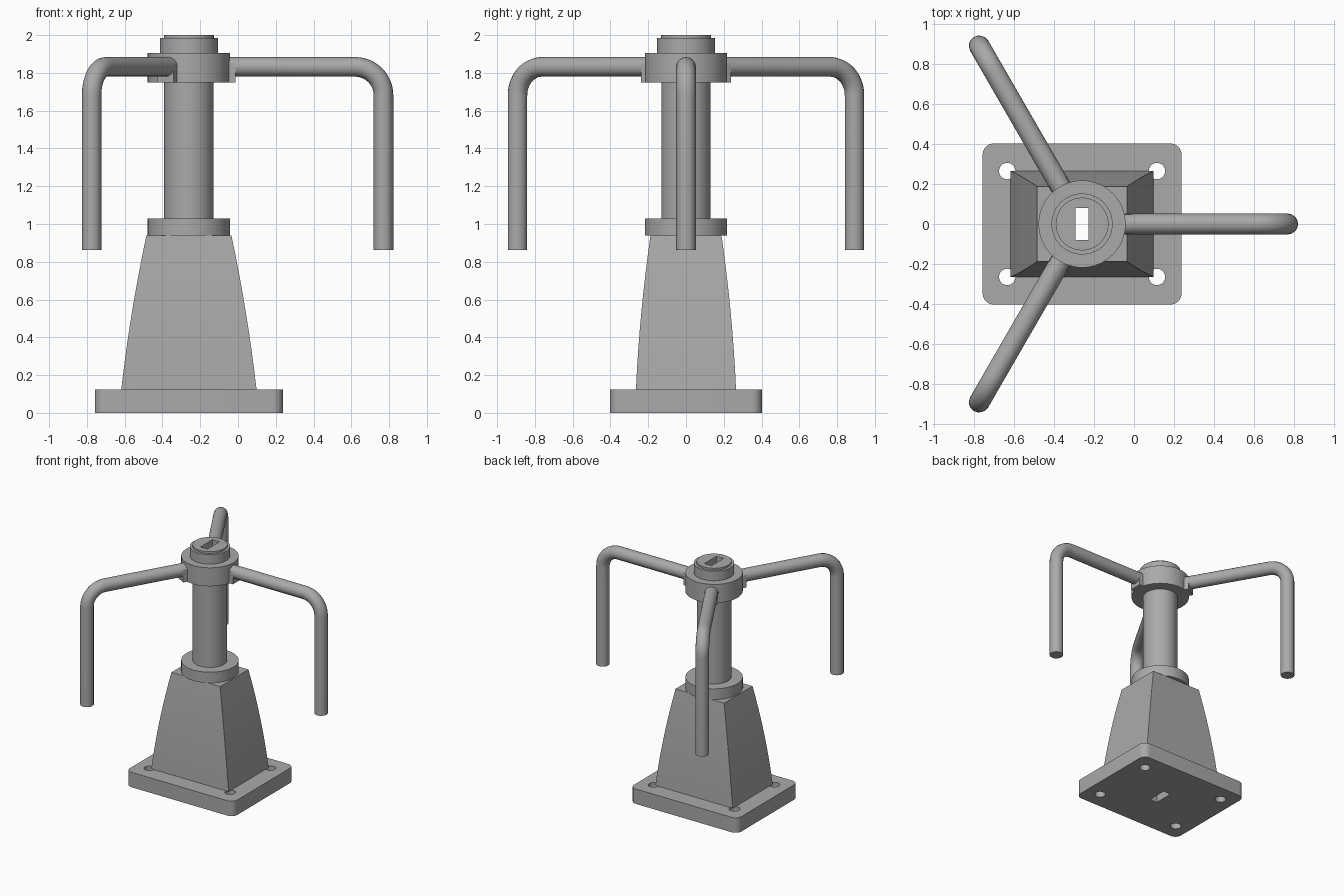
import bpy, bmesh, math
from mathutils import Vector

if "Cube" in bpy.data.objects:
    bpy.data.objects.remove(bpy.data.objects["Cube"], do_unlink=True)

AXIS = -0.26  # x of the vertical centre line

steel = bpy.data.materials.new("plain grey steel")
steel.use_nodes = True
GREY = (0.4, 0.4, 0.4, 1)
steel.diffuse_color = GREY
steel.node_tree.nodes["Principled BSDF"].inputs["Base Color"].default_value = GREY


def activate(ob):
    bpy.ops.object.select_all(action='DESELECT')
    ob.select_set(True)
    bpy.context.view_layer.objects.active = ob


def loft(name, rings):
    """Solid through a stack of matching rings, standing on the centre line."""
    bm = bmesh.new()
    rows = [[bm.verts.new((AXIS + x, y, z)) for x, y, z in ring] for ring in rings]
    n = len(rows[0])
    for low, high in zip(rows, rows[1:]):
        for i in range(n):
            j = (i + 1) % n
            bm.faces.new((low[i], low[j], high[j], high[i]))
    bm.faces.new(rows[0][::-1])
    bm.faces.new(rows[-1])
    mesh = bpy.data.meshes.new(name)
    bm.to_mesh(mesh)
    bm.free()
    mesh.materials.append(steel)
    ob = bpy.data.objects.new(name, mesh)
    bpy.context.collection.objects.link(ob)
    return ob


def rect(hx, hy, z):
    return [(-hx, -hy, z), (hx, -hy, z), (hx, hy, z), (-hx, hy, z)]


def circle(r, z, cx=0, cy=0, n=64):
    turn = [2 * math.pi * i / n for i in range(n)]
    return [(cx + r * math.cos(a), cy + r * math.sin(a), z) for a in turn]


def rounded_rect(hx, hy, r, z, steps=8):
    pts = []
    for k, (sx, sy) in enumerate([(1, 1), (-1, 1), (-1, -1), (1, -1)]):
        for i in range(steps + 1):
            a = math.pi / 2 * (k + i / steps)
            pts.append((sx * (hx - r) + r * math.cos(a), sy * (hy - r) + r * math.sin(a), z))
    return pts


def disc(name, r, z0, z1):
    return loft(name, [circle(r, z0), circle(r, z1)])


def boolean(ob, tool, operation):
    mod = ob.modifiers.new("boolean", 'BOOLEAN')
    mod.operation, mod.solver, mod.object = operation, 'EXACT', tool
    activate(ob)
    bpy.ops.object.modifier_apply(modifier=mod.name)


def remove(ob):
    bpy.data.objects.remove(ob, do_unlink=True)


# Base plate with four bolt holes
plate = loft("base_plate", [rounded_rect(0.498, 0.403, 0.055, z) for z in (0, 0.125)])
for sx in (-1, 1):
    for sy in (-1, 1):
        drill = loft("drill", [circle(0.041, z, sx * 0.375, sy * 0.265, 32) for z in (-0.1, 0.3)])
        boolean(plate, drill, 'DIFFERENCE')
        remove(drill)

# Tapered pedestal with slightly bulging sides
rings = []
for i in range(9):
    t = i / 8
    bulge = 0.04 * t * (1 - t)
    rings.append(rect(0.358 - 0.133 * t + bulge, 0.265 - 0.077 * t + bulge, 0.125 + 0.815 * t))
pedestal = loft("pedestal", rings)

# Column, collars and cap
collar = disc("lower_collar", 0.218, 0.94, 1.03)
column = disc("column", 0.131, 1.03, 1.75)
hub = disc("hub", 0.218, 1.75, 1.905)
cap = loft("cap", [circle(r, z) for r, z in
                   [(0.153, 1.905), (0.153, 1.985), (0.132, 1.985), (0.132, 2.0)]])

# Small flat seats on the hub where the arms enter
ANGLES = [math.radians(a) for a in (0, 120, 240)]
for a in ANGLES:
    out, side = Vector((math.cos(a), math.sin(a))), Vector((-math.sin(a), math.cos(a)))
    corners = [out * d + side * s for d, s in [(0.1, -0.05), (0.247, -0.05), (0.247, 0.05), (0.1, 0.05)]]
    seat = loft("seat", [[(p.x, p.y, z) for p in corners] for z in (1.75, 1.85)])
    boolean(hub, seat, 'UNION')
    remove(seat)

# Key slot running down through the whole stand
slot = loft("slot_cutter", [rect(0.033, 0.08, z) for z in (-0.1, 2.1)])
solids = [plate, pedestal, collar, column, hub, cap]
for ob in solids:
    boolean(ob, slot, 'DIFFERENCE')
remove(slot)

# Three bent arms hanging from the hub
REACH, TOP, END, BEND = 1.03, 1.832, 0.863, 0.15
path = [(0.15, TOP)]
for i in range(13):
    b = math.pi / 2 * i / 12
    path.append((REACH - BEND + BEND * math.sin(b), TOP - BEND + BEND * math.cos(b)))
path.append((REACH, END))
arms = []
for a, label in zip(ANGLES, ("left", "back_right", "front_right")):
    curve = bpy.data.curves.new(label + "_arm", 'CURVE')
    curve.dimensions = '3D'
    curve.bevel_depth, curve.bevel_resolution, curve.use_fill_caps = 0.052, 6, True
    line = curve.splines.new('POLY')
    line.points.add(len(path) - 1)
    for point, (d, z) in zip(line.points, path):
        point.co = (AXIS + d * math.cos(a), d * math.sin(a), z, 1)
    curve.materials.append(steel)
    arm = bpy.data.objects.new(label + "_arm", curve)
    bpy.context.collection.objects.link(arm)
    activate(arm)
    bpy.ops.object.convert(target='MESH')
    arms.append(bpy.context.view_layer.objects.active)

# Smooth shading with sharp edges kept
for ob in solids + arms:
    activate(ob)
    bpy.ops.object.shade_smooth_by_angle(angle=math.radians(30))
